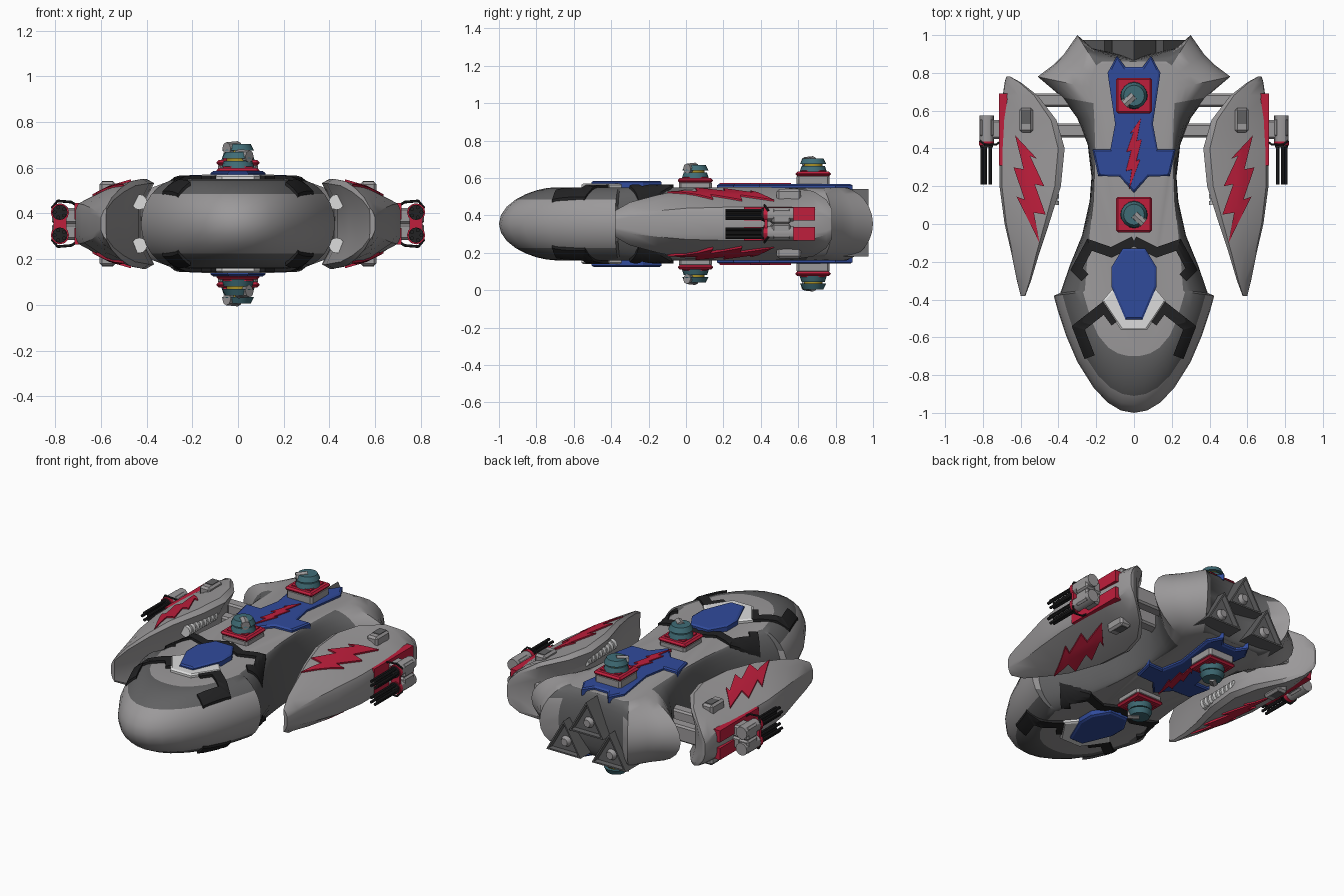
import bpy, bmesh, math
from mathutils import Vector, Matrix
from mathutils.bvhtree import BVHTree

if "Cube" in bpy.data.objects:
    bpy.data.objects.remove(bpy.data.objects["Cube"])

ZC = 0.355  # mid height; the ship is mirrored above and below it


def mat(name, r, g, b):
    m = bpy.data.materials.new(name)
    m.diffuse_color = (r, g, b, 1)
    m.use_nodes = True
    m.node_tree.nodes["Principled BSDF"].inputs["Base Color"].default_value = m.diffuse_color
    return m


GREY = mat("hull_grey", .33, .32, .325)
DARK = mat("dark_grey", .12, .12, .123)
BLUE = mat("blue", .03, .07, .33)
RED = mat("red", .52, .013, .045)
BLACK = mat("black", .016, .016, .017)
WHITE = mat("white", .72, .72, .72)
TEAL = mat("teal", .05, .15, .18)
YELLOW = mat("yellow", .4, .28, .02)


def finish(bm, name, mats, mx=False, mz=False, angle=30):
    for on, v in ((mx, Vector((-1, 1, 1))), (mz, Vector((1, 1, -1)))):
        if on:
            d = bmesh.ops.duplicate(bm, geom=bm.verts[:] + bm.edges[:] + bm.faces[:])
            for e in d["geom"]:
                if isinstance(e, bmesh.types.BMVert):
                    e.co = e.co * v
    bmesh.ops.recalc_face_normals(bm, faces=bm.faces[:])
    bmesh.ops.translate(bm, vec=(0, 0, ZC), verts=bm.verts[:])
    me = bpy.data.meshes.new(name)
    bm.to_mesh(me)
    bm.free()
    for m in mats:
        me.materials.append(m)
    me.shade_smooth()
    me.set_sharp_from_angle(angle=math.radians(angle))
    ob = bpy.data.objects.new(name, me)
    bpy.context.collection.objects.link(ob)
    return ob


def tube(bm, p, q, r1, r2=None, segs=12):
    p, q = Vector(p), Vector(q)
    M = Matrix.Translation((p + q) / 2) @ (q - p).to_track_quat('Z', 'Y').to_matrix().to_4x4()
    bmesh.ops.create_cone(bm, cap_ends=True, segments=segs, radius1=r1,
                          radius2=r1 if r2 is None else r2, depth=(q - p).length, matrix=M)


def box(bm, x0, x1, y0, y1, z0, z1, bev=0):
    M = Matrix.Translation(((x0 + x1) / 2, (y0 + y1) / 2, (z0 + z1) / 2)) @ \
        Matrix.Diagonal((x1 - x0, y1 - y0, z1 - z0, 1))
    vs = bmesh.ops.create_cube(bm, size=1, matrix=M)["verts"]
    if bev:
        bmesh.ops.bevel(bm, geom=list({e for v in vs for e in v.link_edges}), offset=bev,
                        segments=1, affect='EDGES')


def plate(name, pts, z0, z1, m, mx=False, edge=.012):
    """flat panel with a chamfered rim"""
    bm = bmesh.new()
    lo = [bm.verts.new((x, y, z0)) for x, y in pts]
    hi = [bm.verts.new((x, y, z1 - edge * .6)) for x, y in pts]
    n = len(pts)
    for i in range(n):
        bm.faces.new((lo[i], lo[(i + 1) % n], hi[(i + 1) % n], hi[i]))
    bm.faces.new(lo[::-1])
    top = bm.faces.new(hi)
    bmesh.ops.recalc_face_normals(bm, faces=bm.faces[:])
    bmesh.ops.inset_region(bm, faces=[top], thickness=edge, depth=edge * .6)
    finish(bm, name, [m], mx, True)


def drape(name, polys, bvh, lift, thick, m, mx=True):
    """panel that follows the surface beneath it"""
    bm = bmesh.new()
    for pts in polys:
        bm.faces.new([bm.verts.new((x, y, 0)) for x, y in pts])
    bm.normal_update()
    bmesh.ops.triangulate(bm, faces=bm.faces[:])
    bmesh.ops.subdivide_edges(bm, edges=bm.edges[:], cuts=2, use_grid_fill=True)
    for v in bm.verts:
        hit = bvh.ray_cast(Vector((v.co.x, v.co.y, 1)), Vector((0, 0, -1)))[0]
        v.co.z = (hit.z if hit else .1) + lift
    ex = bmesh.ops.extrude_face_region(bm, geom=bm.faces[:], use_keep_orig=True)
    for e in ex["geom"]:
        if isinstance(e, bmesh.types.BMVert):
            e.co.z -= thick
    finish(bm, name, [m], mx, True)


def stroke(pts, w):
    """quads along a polyline with mitred corners"""
    P = [Vector(p) for p in pts]
    out = []
    for i, p in enumerate(P):
        a = (p - P[i - 1]).normalized() if i else (P[1] - p).normalized()
        b = (P[i + 1] - p).normalized() if i < len(P) - 1 else a
        na, nb = Vector((-a.y, a.x)), Vector((-b.y, b.x))
        n = (na + nb).normalized()
        o = n * (w / 2 / max(.5, n.dot(na)))
        out.append((p + o, p - o))
    return [(l0, l1, r1, r0) for (l0, r0), (l1, r1) in zip(out, out[1:])]


# Zigzag bolt, as placed on the right pod
BOLT = [(.63, .47), (.585, .29), (.638, .3), (.58, .13), (.622, .145), (.5, -.1),
        (.53, .06), (.468, .05), (.525, .21), (.475, .2), (.55, .36), (.513, .345)]

# Hull: outline at mid height blends elliptically into the flat deck outline
mid = [(0, -1), (.07, -.987), (.14, -.945), (.215, -.865), (.3, -.73), (.36, -.59), (.4, -.47), (.425, -.38),
       (.39, -.365), (.34, -.22), (.275, -.06), (.235, .12), (.225, .25), (.245, .42), (.3, .56),
       (.38, .67), (.51, .78), (.43, .84), (.37, .9), (.3, 1), (.22, .93), (0, .88)]
deck = [(0, -.7), (.04, -.697), (.085, -.685), (.135, -.655), (.19, -.59), (.225, -.51), (.25, -.43), (.27, -.36),
        (.26, -.35), (.25, -.22), (.235, -.06), (.215, .12), (.21, .25), (.205, .4), (.21, .55),
        (.215, .64), (.23, .72), (.225, .76), (.22, .79), (.2, .84), (.17, .86), (0, .86)]
full = lambda L: L + [(-x, y) for x, y in L[-2:0:-1]]
M_, T_ = full(mid), full(deck)
bm = bmesh.new()
rings = []
for d in (-90, -78, -67, -55, -42, -28, -14, 0, 14, 28, 42, 55, 67, 78, 90):
    c, s = abs(math.cos(math.radians(d))) ** 1.2, math.sin(math.radians(d))
    rings.append([bm.verts.new((t[0] + (m[0] - t[0]) * c, t[1] + (m[1] - t[1]) * c, .195 * s))
                  for m, t in zip(M_, T_)])
n = len(M_)
for a, b in zip(rings, rings[1:]):
    for i in range(n):
        f = bm.faces.new((a[i], a[(i + 1) % n], b[(i + 1) % n], b[i]))
        c = f.calc_center_median()
        # dark upper nose band, waist walls and engine bay
        if (c.y < -.37 and abs(c.z) > .13) or -.37 < c.y < .64 or (c.y > .85 and abs(c.x) < .24):
            f.material_index = 1
bm.faces.new(rings[0][::-1])
bm.faces.new(rings[-1])
bm.normal_update()
hull_bvh = BVHTree.FromBMesh(bm)
finish(bm, "hull", [GREY, DARK], angle=28)

# Side pods: crescent sections lofted along y (y, inner x, outer x, half height)
bm = bmesh.new()
rings = []
for y, xi, xo, a in [(-.38, .575, .6, .07), (-.3, .545, .62, .115), (-.15, .5, .65, .155), (0, .45, .685, .185),
                     (.2, .387, .712, .197), (.4, .367, .712, .197), (.55, .41, .705, .193),
                     (.68, .51, .695, .175), (.75, .6, .685, .13), (.78, .655, .676, .08)]:
    w = xo - xi
    half = [(xi + .15 * w, .4 * a), (xi, .9 * a), (xi + .1 * w, a), (xi + .55 * w, .8 * a), (xo - .04 * w, .45 * a),
            (xo, .3 * a)]
    rings.append([bm.verts.new((x, y, z)) for x, z in half + [(x, -z) for x, z in half[::-1]]])
for a, b in zip(rings, rings[1:]):
    for i in range(12):
        bm.faces.new((a[i], a[(i + 1) % 12], b[(i + 1) % 12], b[i]))
bm.faces.new(rings[0])
bm.faces.new(rings[-1][::-1])
bm.normal_update()
pod_bvh = BVHTree.FromBMesh(bm)
finish(bm, "side_pods", [GREY], mx=True, angle=25)
drape("pod_bolts", [BOLT], pod_bvh, .009, .016, RED)

# Pod vents, edge strips, struts and ribbed tubes
bm = bmesh.new()
box(bm, .535, .607, .485, .615, .11, .185, .012)
finish(bm, "pod_vents", [GREY], True, True)
bm = bmesh.new()
box(bm, .547, .595, .53, .6, .15, .188)
finish(bm, "vent_slots", [DARK], True, True)
bm = bmesh.new()
box(bm, .66, .715, .31, .69, .018, .09)
finish(bm, "pod_edge_strips", [RED], True, True)
bm = bmesh.new()
for y in (.495, .655):
    box(bm, .2, .62, y - .036, y + .036, -.05, .05, .01)
finish(bm, "pod_struts", [GREY], True)
bm = bmesh.new()
for i in range(8):
    y = .1 + i * .036
    tube(bm, (.432, y, .095), (.432, y + .022, .095), .034)
tube(bm, (.432, .1, .095), (.432, .375, .095), .027)
finish(bm, "ribbed_tubes", [WHITE], True, True)

# Side guns
bm = bmesh.new()
box(bm, .69, .76, .45, .55, .0, .07, .01)
tube(bm, (.78, .43, .05), (.78, .575, .05), .038)
box(bm, .745, .815, .46, .56, 0, .08, .01)
finish(bm, "gun_housings", [GREY], True, True)
bm = bmesh.new()
tube(bm, (.78, .415, .05), (.78, .437, .05), .04)
box(bm, .752, .808, .42, .437, 0, .06)
finish(bm, "gun_collars", [RED], True, True)
bm = bmesh.new()
tube(bm, (.78, .405, .05), (.78, .43, .05), .034)
for k in range(5):
    a = k * math.tau / 5
    x, z = .78 + .023 * math.cos(a), .05 + .023 * math.sin(a)
    tube(bm, (x, .21, z), (x, .42, z), .0085, segs=8)
path = [(.69, .45, .07), (.73, .42, .095), (.79, .42, .1), (.815, .44, .07)]
for p, q in zip(path, path[1:]):
    tube(bm, p, q, .006, segs=6)
finish(bm, "gun_barrels", [BLACK], True, True)

# Deck panels
plate("front_trim", [(-.11, -.34), (-.17, -.41), (-.07, -.56), (.07, -.56), (.17, -.41), (.11, -.34)],
      .18, .215, WHITE)
plate("front_blue_panel", [(-.06, -.13), (-.12, -.23), (-.12, -.33), (-.045, -.505), (.045, -.505),
                           (.12, -.33), (.12, -.23), (.06, -.13)], .18, .23, BLUE)
side = [(0, .165), (.075, .25), (.19, .255), (.22, .395), (.125, .395), (.1, .53), (.14, .8), (.09, .89),
        (.045, .83)]
plate("rear_blue_deck", side + [(-x, y) for x, y in side[:0:-1]], .17, .213, BLUE)
plate("deck_bolt", [((x - .555) * .5, .18 + (y + .1) * .67) for x, y in BOLT], .2, .219, RED, edge=.002)
drape("front_brackets", stroke([(0, -.09), (.12, -.15), (.235, -.11), (.305, -.24), (.26, -.285)], .052) +
      stroke([(.095, -.52), (.155, -.44), (.295, -.55), (.235, -.705)], .058), hull_bvh, .016, .04, BLACK)

# Turrets, two above and two below
parts = [("turret_bases", GREY), ("turret_red_frames", RED), ("turret_mounts", TEAL), ("turret_cores", YELLOW),
         ("turret_barrels", GREY)]
bms = [bmesh.new() for _ in parts]
for y, z, s in ((.05, .19, 1), (.68, .225, -1)):
    box(bms[0], -.088, .088, y - .088, y + .088, z - .03, z + .04, .012)
    box(bms[1], -.094, .094, y - .094, y + .094, z + .03, z + .054, .01)
    box(bms[1], -.065, .065, y - .065, y + .065, z + .04, z + .06)
    tube(bms[2], (0, y, z + .055), (0, y, z + .085), .072, .062, 16)
    tube(bms[3], (0, y, z + .08), (0, y, z + .1), .05, segs=16)
    tube(bms[2], (0, y, z + .095), (0, y, z + .125), .07, .055, 16)
    tube(bms[4], (0, y, z + .11), (s * .05, y - .045, z + .105), .027, segs=8)
for b, (nm, m) in zip(bms, parts):
    finish(b, nm, [m], mz=True)

# Three triangular thrusters at the rear
frame, cone = bmesh.new(), bmesh.new()
for x, z in ((0, .05), (.155, -.107), (-.155, -.107)):
    tri = [(x + .135 * math.cos(math.radians(a)), z + .135 * math.sin(math.radians(a))) for a in (90, 210, 330)]
    f0 = [frame.verts.new((p, .8, q)) for p, q in tri]
    f1 = [frame.verts.new((p, .975, q)) for p, q in tri]
    new = [frame.faces.new((f0[i], f0[(i + 1) % 3], f1[(i + 1) % 3], f1[i])) for i in range(3)]
    new.append(frame.faces.new(f0[::-1]))
    end = frame.faces.new(f1)
    bmesh.ops.recalc_face_normals(frame, faces=new + [end])
    bmesh.ops.inset_region(frame, faces=[end], thickness=.018)
    bmesh.ops.inset_region(frame, faces=[end], thickness=.006, depth=-.03)
    tube(cone, (x, .93, z), (x, .968, z), .04, .022, 16)
finish(frame, "thruster_frames", [DARK])
finish(cone, "thruster_nozzles", [GREY])
